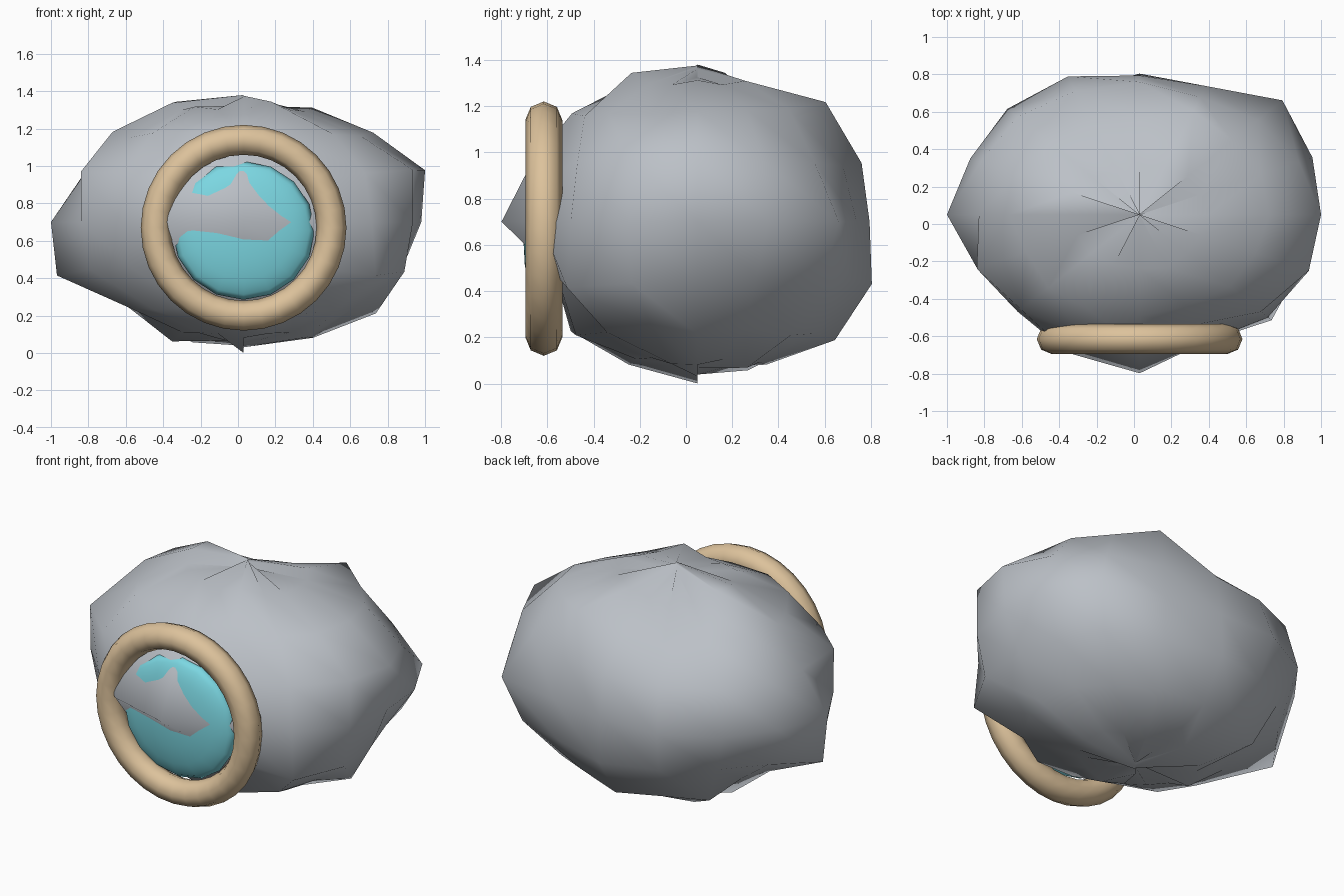
import bpy, bmesh, random
from math import sin, cos, pi
from mathutils import Vector

if "Cube" in bpy.data.objects:
    bpy.data.objects.remove(bpy.data.objects["Cube"])

random.seed(4)
SEG, RINGS = 16, 8
CENTRE, SCALE = Vector((0.03, 0.05, 0.70)), Vector((1.0, 0.8, 0.69))


def finish(obj, name, colour):
    obj.name = name
    for p in obj.data.polygons:
        p.use_smooth = True
    mat = bpy.data.materials.new(name)
    mat.diffuse_color = (*colour, 1)
    mat.use_nodes = True
    mat.node_tree.nodes["Principled BSDF"].inputs["Base Color"].default_value = mat.diffuse_color
    obj.data.materials.append(mat)


# Boulder: squashed sphere with a lumpy radius; the main outlines are set
lump = {(r, s): random.uniform(0.92, 1.01) for r in range(1, RINGS) for s in range(SEG)}
meridians = {
    0: (0.96, 0.98, 1.05, 0.95, 0.92, 1.00, 0.97),
    4: (0.88, 0.89, 0.96, 0.93, 1.02, 1.05, 0.97),
    8: (1.00, 0.99, 0.93, 1.03, 1.08, 0.90, 1.00),
    12: (0.94, 0.96, 0.97, 1.06, 0.84, 0.97, 0.97),
}
equator = (0.95, 1.0, 1.08, 0.93, 0.93, 1.0, 1.0, 0.98,
           1.03, 0.94, 0.92, 1.0, 1.06, 0.92, 0.97, 0.98)
for s, f in enumerate(equator):
    lump[4, s] = f
for s, column in meridians.items():
    for r, f in enumerate(column, 1):
        lump[r, s] = f
# bumps and dents: porthole surroundings, upper back, sides
lump.update({(3, 11): 0.93, (3, 13): 0.86, (5, 11): 0.89, (5, 13): 0.89, (5, 14): 1.08,
             (1, 3): 0.92, (1, 5): 0.86, (1, 6): 0.90, (1, 7): 1.01, (1, 13): 1.01, (1, 15): 0.93,
             (2, 3): 1.06, (2, 5): 0.86, (2, 6): 0.94, (2, 15): 0.95, (3, 3): 0.92,
             (3, 5): 0.97, (3, 9): 1.02, (3, 10): 0.97, (3, 15): 1.06,
             (5, 1): 0.90, (5, 2): 1.03, (5, 3): 0.97, (6, 6): 1.02, (6, 7): 0.88, (6, 14): 0.98})
# the poles are pinched, each column ending at its own height
for s in range(SEG):
    lump[0, s] = random.uniform(0.88, 0.98)
    lump[RINGS, s] = random.uniform(0.86, 0.97)
lump[0, 8] = 0.985
lump[RINGS, 12] = 1.014


def point(r, s, f):
    a, b = pi * r / RINGS, 2 * pi * s / SEG
    return CENTRE + SCALE * f * Vector((sin(a) * cos(b), sin(a) * sin(b), cos(a)))


bm = bmesh.new()
grid = [[bm.verts.new(point(r, s, lump[r, s])) for s in range(SEG)] for r in range(RINGS + 1)]
for s in range(SEG):
    n = (s + 1) % SEG
    for upper, lower in zip(grid, grid[1:]):
        bm.faces.new((upper[s], lower[s], lower[n], upper[n]))
mesh = bpy.data.meshes.new("boulder")
bm.to_mesh(mesh)
bm.free()
boulder = bpy.data.objects.new("boulder", mesh)
bpy.context.collection.objects.link(boulder)
finish(boulder, "boulder", (0.5, 0.53, 0.57))

# Porthole rim
bpy.ops.mesh.primitive_torus_add(major_segments=32, minor_segments=8, major_radius=0.47,
                                 minor_radius=0.08, location=(0.03, -0.615, 0.67),
                                 rotation=(pi / 2, 0, 0))
finish(bpy.context.object, "porthole_rim", (0.72, 0.54, 0.33))

# Domed glass inside the rim
bpy.ops.mesh.primitive_uv_sphere_add(segments=16, ring_count=8, radius=1,
                                     location=(0.03, -0.605, 0.655), rotation=(pi / 2, 0, 0))
glass = bpy.context.object
glass.scale = (0.38, 0.37, 0.10)
finish(glass, "porthole_glass", (0.2, 0.68, 0.76))
